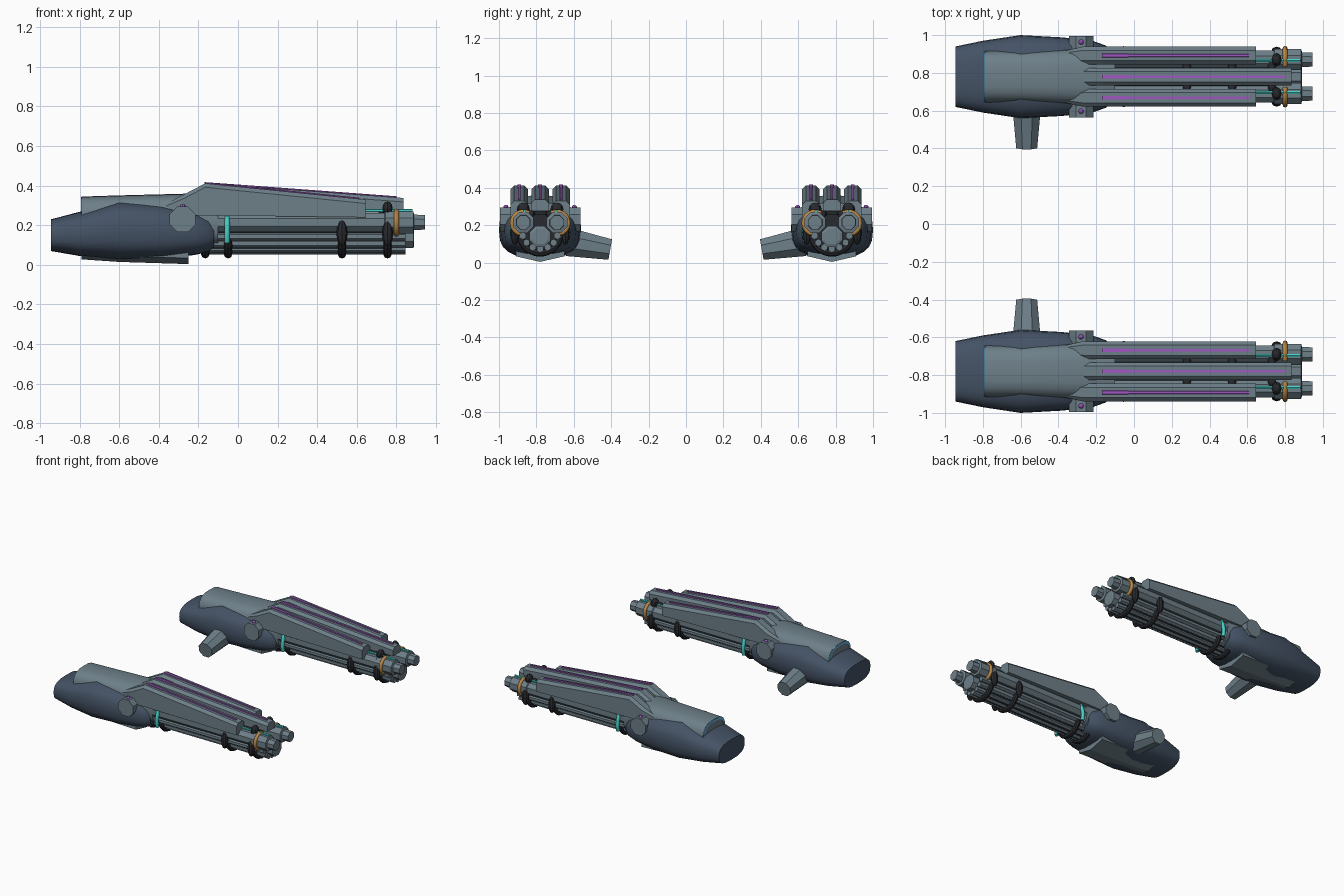
import bpy, bmesh
from math import sin, cos, pi, radians
from mathutils import Vector, Matrix

if "Cube" in bpy.data.objects:
    bpy.data.objects.remove(bpy.data.objects["Cube"])

CY = 0.78  # distance of each pod from the middle plane


def material(name, rgb):
    m = bpy.data.materials.new(name)
    m.use_nodes = True
    m.diffuse_color = (*rgb, 1)
    m.node_tree.nodes["Principled BSDF"].inputs["Base Color"].default_value = (*rgb, 1)
    return m


NAVY = material("navy hull", (0.058, 0.085, 0.13))
GREY = material("slate grey", (0.155, 0.215, 0.25))
DARK = material("charcoal", (0.022, 0.023, 0.028))
PURPLE = material("purple glow", (0.36, 0.1, 0.55))
TEAL = material("teal glow", (0.06, 0.62, 0.56))
GOLD = material("amber metal", (0.48, 0.24, 0.06))
BLUE = material("light blue glow", (0.15, 0.5, 0.8))


def finish(name, bm, mat, smooth=None):
    """Turn a bmesh of one pod's part into an object mirrored to both pods."""
    bmesh.ops.recalc_face_normals(bm, faces=bm.faces)
    me = bpy.data.meshes.new(name)
    bm.to_mesh(me)
    bm.free()
    me.materials.append(mat)
    ob = bpy.data.objects.new(name, me)
    bpy.context.collection.objects.link(ob)
    mod = ob.modifiers.new("Mirror", 'MIRROR')
    mod.use_axis = (False, True, False)
    mod.use_mirror_merge = False
    if smooth:
        bpy.ops.object.select_all(action='DESELECT')
        ob.select_set(True)
        bpy.context.view_layer.objects.active = ob
        bpy.ops.object.shade_smooth_by_angle(angle=radians(smooth))
    return ob


def skin(bm, rings):
    """Bridge a row of closed rings and cap both ends."""
    rows = [[bm.verts.new(p) for p in ring] for ring in rings]
    n = len(rows[0])
    for a, b in zip(rows, rows[1:]):
        for i in range(n):
            j = (i + 1) % n
            bm.faces.new((a[i], a[j], b[j], b[i]))
    bm.faces.new(rows[0])
    bm.faces.new(rows[-1])


def loft(name, rings, mat, smooth=None):
    bm = bmesh.new()
    skin(bm, rings)
    return finish(name, bm, mat, smooth)


def oval(x, z0, z1, w, power, n=24):
    """Rounded-box cross-section."""
    def s(v):
        return abs(v) ** (2 / power) * (1 if v >= 0 else -1)
    return [Vector((x, CY + w * s(cos(2 * pi * i / n)),
                    (z0 + z1) / 2 + (z1 - z0) / 2 * s(sin(2 * pi * i / n)))) for i in range(n)]


def fin_ring(x, z0, z1, w, dy, c):
    """Bar cross-section with chamfered top corners."""
    pts = [(-w, z0), (-w, z1 - c), (c - w, z1), (w - c, z1), (w, z1 - c), (w, z0)]
    return [Vector((x, CY + dy + a, z)) for a, z in pts]


def rod(bm, stops, dy, z, n=8):
    """Lathe along x from (x, radius) stops."""
    skin(bm, [[Vector((x, CY + dy + r * cos(2 * pi * (i + .5) / n), z + r * sin(2 * pi * (i + .5) / n)))
               for i in range(n)] for x, r in stops])


def arc(bm, x, dy, z, radius, r, a0, a1, steps=10, n=8):
    """Bent tube in the cross-section plane."""
    rings = []
    for k in range(steps + 1):
        a = radians(a0 + (a1 - a0) * k / steps)
        ring = []
        for i in range(n):
            t = 2 * pi * i / n
            q = radius + r * cos(t)
            ring.append(Vector((x + r * sin(t), CY + dy + q * cos(a), z + q * sin(a))))
        rings.append(ring)
    skin(bm, rings)


def bead(bm, x, dy, z, size, angle=0):
    """Low-poly ellipsoid, turned about x."""
    m = (Matrix.Translation((x, CY + dy, z)) @ Matrix.Rotation(radians(angle), 4, 'X')
         @ Matrix.Diagonal((*size, 1)))
    bmesh.ops.create_uvsphere(bm, u_segments=8, v_segments=6, radius=1, matrix=m)


# Hull
hull = [(-.945, .07, .23, .16), (-.8, .045, .268, .19), (-.6, .025, .325, .22), (-.38, .03, .31, .208),
        (-.22, .05, .28, .19), (-.15, .065, .25, .165), (-.12, .09, .21, .14)]
loft("hull", [oval(*s, 2.8) for s in hull], NAVY, 35)

# Raised hood, its glowing rear arch and the keel below
loft("hood", [oval(-.79, .1, .345, .138, 3), oval(-.6, .1, .351, .138, 3),
              oval(-.25, .1, .36, .15, 3), oval(-.1, .1, .32, .14, 3)], GREY, 35)
outer = oval(-.794, .1, .343, .134, 3)[1:12]
inner = oval(-.794, .1, .327, .118, 3)[1:12]
bm = bmesh.new()
skin(bm, [[a, b, b + Vector((.008, 0, 0)), a + Vector((.008, 0, 0))] for a, b in zip(outer, inner)])
finish("hood_light", bm, BLUE)
keel = [(-.79, .028, .1), (-.6, .015, .13), (-.25, .004, .13)]
loft("keel", [[Vector((x, CY + dy, z)) for dy, z in
               ((0, zb), (w, zb + .03), (w, .15), (-w, .15), (-w, zb + .03))] for x, zb, w in keel], GREY)

# Three top fins with glowing strips
for label, dy, end, zb, zt in (("inner", -.112, .645, .24, .33), ("centre", 0, .835, .275, .338),
                               ("outer", .112, .645, .24, .33)):
    loft(label + "_fin", [fin_ring(-.38, .25, .3, .022, dy, .01), fin_ring(-.27, .25, .357, .047, dy, .02),
                          fin_ring(-.165, .25, .412, .047, dy, .02), fin_ring(end, zb, zt, .047, dy, .02)], GREY)
    rings = []
    for x, w in ((-.17, .01), (-.03, .01), (-.029, .007), (end - .035, .007)):
        z = .412 + (zt - .412) * (max(x, -.165) + .165) / (end + .165)
        rings.append(fin_ring(x, z - .004, z + .006, w, dy, .001))
    loft(label + "_fin_strip", rings, PURPLE)

# Gun cluster: inner drum, two upper barrels, core barrel, lower rods
bm = bmesh.new()
rod(bm, [(-.16, .1), (.74, .1)], 0, .16, 12)
finish("inner_drum", bm, DARK)
bm = bmesh.new()
for s in (-1, 1):
    rod(bm, [(-.15, .052), (.74, .052), (.745, .06), (.885, .06), (.89, .042), (.945, .04)], s * .09, .215)
finish("upper_barrels", bm, GREY)
bm = bmesh.new()
rod(bm, [(.6, .06), (.885, .06), (.89, .045)], 0, .14)
finish("core_barrel", bm, GREY)
bm = bmesh.new()
for a in range(195, 346, 25):
    t = radians(a)
    rod(bm, [(-.17, .02), (.845, .02)], .095 * cos(t), .168 + .095 * sin(t), 6)
finish("lower_rods", bm, GREY)

# Dark clamps around the cluster
bm = bmesh.new()
for x in (-.165, -.05, .525, .755):
    for a in range(215, 326, 22):
        t = radians(a)
        bead(bm, x, .108 * cos(t), .16 + .108 * sin(t), (.022, .02, .045), a)
    if x > 0:
        for s in (-1, 1):
            bead(bm, x, s * .135, .16, (.028, .024, .066))
for s in (-1, 1):
    bead(bm, .755, s * .09, .285, (.026, .035, .036))
for x in (.28, .52, .73):
    for s in (-1, 1):
        bead(bm, x, s * .055, .26, (.022, .03, .02))
finish("clamps", bm, DARK)

# Coloured hoops, cables and studs
bm = bmesh.new()
for a in (-18, 147):
    arc(bm, -.055, 0, .16, .148, .014, a, a + 51)
finish("teal_hoops", bm, TEAL, 50)
bm = bmesh.new()
arc(bm, .8, .09, .212, .06, .013, -80, 120)
arc(bm, .8, -.09, .212, .06, .013, 60, 260)
finish("amber_hoops", bm, GOLD, 50)
bm = bmesh.new()
for s in (-1, 1):
    rod(bm, [(.62, .009), (.882, .009)], s * .085, .274, 6)
finish("teal_cables", bm, TEAL)
bm = bmesh.new()
for s in (-1, 1):
    bead(bm, -.28, s * .183, .295, (.014, .014, .014))
finish("purple_studs", bm, PURPLE)


def stub(name, a, b, ra, rb):
    """Eight-sided peg between two points."""
    a, b = Vector(a), Vector(b)
    d = (b - a).normalized()
    u = Vector((1, 0, 0))
    v = d.cross(u)
    ang = [2 * pi * (i + .5) / 8 for i in range(8)]
    loft(name, [[p + r * (u * cos(t) + v * sin(t)) for t in ang] for p, r in ((a, ra), (b, rb))], GREY)


# Side knobs and the inward mounting arm
stub("outer_knob", (-.28, CY + .1, .23), (-.28, CY + .215, .23), .07, .07)
stub("inner_knob", (-.28, CY - .1, .23), (-.28, CY - .215, .23), .07, .07)
stub("mounting_arm", (-.568, CY - .15, .11), (-.568, CY - .375, .07), .082, .06)
